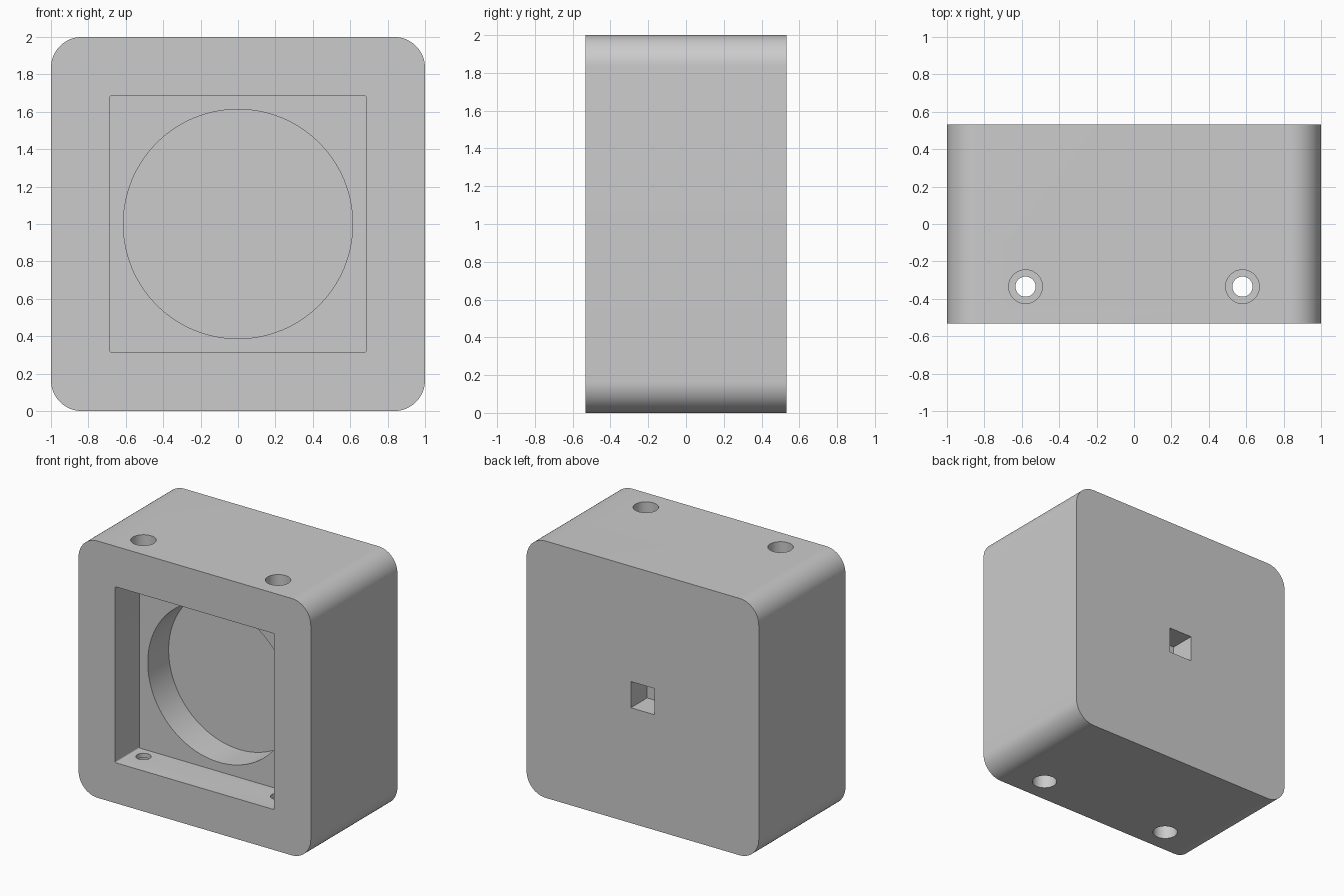
import bpy, bmesh
from math import radians
from mathutils import Matrix, Vector

cube = bpy.data.objects.get("Cube")
if cube:
    bpy.data.objects.remove(cube, do_unlink=True)

HALF_DEPTH = 0.533
MID = 1.0
POCKET_HALF = 0.685
POCKET_BACK = -0.235
BORE_BACK = 0.022

grey = bpy.data.materials.new("light grey")
grey.use_nodes = True
COLOUR = (0.6, 0.6, 0.6, 1)
grey.diffuse_color = COLOUR
grey.node_tree.nodes["Principled BSDF"].inputs["Base Color"].default_value = COLOUR


def finish(name, bm):
    mesh = bpy.data.meshes.new(name)
    bm.to_mesh(mesh)
    bm.free()
    mesh.materials.append(grey)
    obj = bpy.data.objects.new(name, mesh)
    bpy.context.collection.objects.link(obj)
    return obj


def block(name, half, y0, y1, radius=0, segments=1):
    """Square block running along y, with its four long edges rounded."""
    bm = bmesh.new()
    bmesh.ops.create_cube(bm, size=1)
    bmesh.ops.scale(bm, vec=(2 * half, y1 - y0, 2 * half), verts=bm.verts)
    bmesh.ops.translate(bm, vec=(0, (y0 + y1) / 2, MID), verts=bm.verts)
    if radius:
        long_edges = [e for e in bm.edges
                      if abs(e.verts[0].co.y - e.verts[1].co.y) > 0.01]
        bmesh.ops.bevel(bm, geom=long_edges, offset=radius, segments=segments,
                        profile=0.5, affect='EDGES')
    return finish(name, bm)


def rod(name, radius, start, end, sides):
    """Cylinder between two points."""
    start, end = Vector(start), Vector(end)
    axis = end - start
    turn = axis.to_track_quat('Z', 'Y').to_matrix().to_4x4()
    bm = bmesh.new()
    bmesh.ops.create_cone(bm, cap_ends=True, segments=sides, radius1=radius,
                          radius2=radius, depth=axis.length,
                          matrix=Matrix.Translation((start + end) / 2) @ turn)
    return finish(name, bm)


# Rounded housing
housing = block("housing", 1, -HALF_DEPTH, HALF_DEPTH, 0.165, 16)

# Front square pocket, round bore behind it, blind square socket in the back
cutters = [
    block("pocket_cutter", POCKET_HALF, -0.7, POCKET_BACK, 0.008, 3),
    rod("bore_cutter", 0.613, (0, -0.4, MID), (0, BORE_BACK, MID), 128),
    block("socket_cutter", 0.102, HALF_DEPTH - 0.2, 0.7),
]

# Screw holes through top and bottom walls, with wide counterbores outside
for side in (-1, 1):
    x, y = side * 0.58, -0.335
    cutters.append(rod("screw_cutter", 0.054, (x, y, -0.1), (x, y, 2.1), 48))
    for face in (-1, 1):
        cutters.append(rod("counterbore_cutter", 0.09,
                           (x, y, MID + face * (POCKET_HALF + 0.035)),
                           (x, y, MID + face * 1.1), 48))

for cutter in cutters:
    cutter.hide_render = True
    cut = housing.modifiers.new(cutter.name, 'BOOLEAN')
    cut.operation = 'DIFFERENCE'
    cut.solver = 'EXACT'
    cut.object = cutter

# Apply the cuts and discard the cutters
bpy.context.view_layer.update()
result = bpy.data.meshes.new_from_object(
    housing.evaluated_get(bpy.context.evaluated_depsgraph_get()))
housing.modifiers.clear()
housing.data = result
for cutter in cutters:
    bpy.data.objects.remove(cutter, do_unlink=True)

bpy.ops.object.select_all(action='DESELECT')
housing.select_set(True)
bpy.context.view_layer.objects.active = housing
bpy.ops.object.shade_smooth_by_angle(angle=radians(30))
